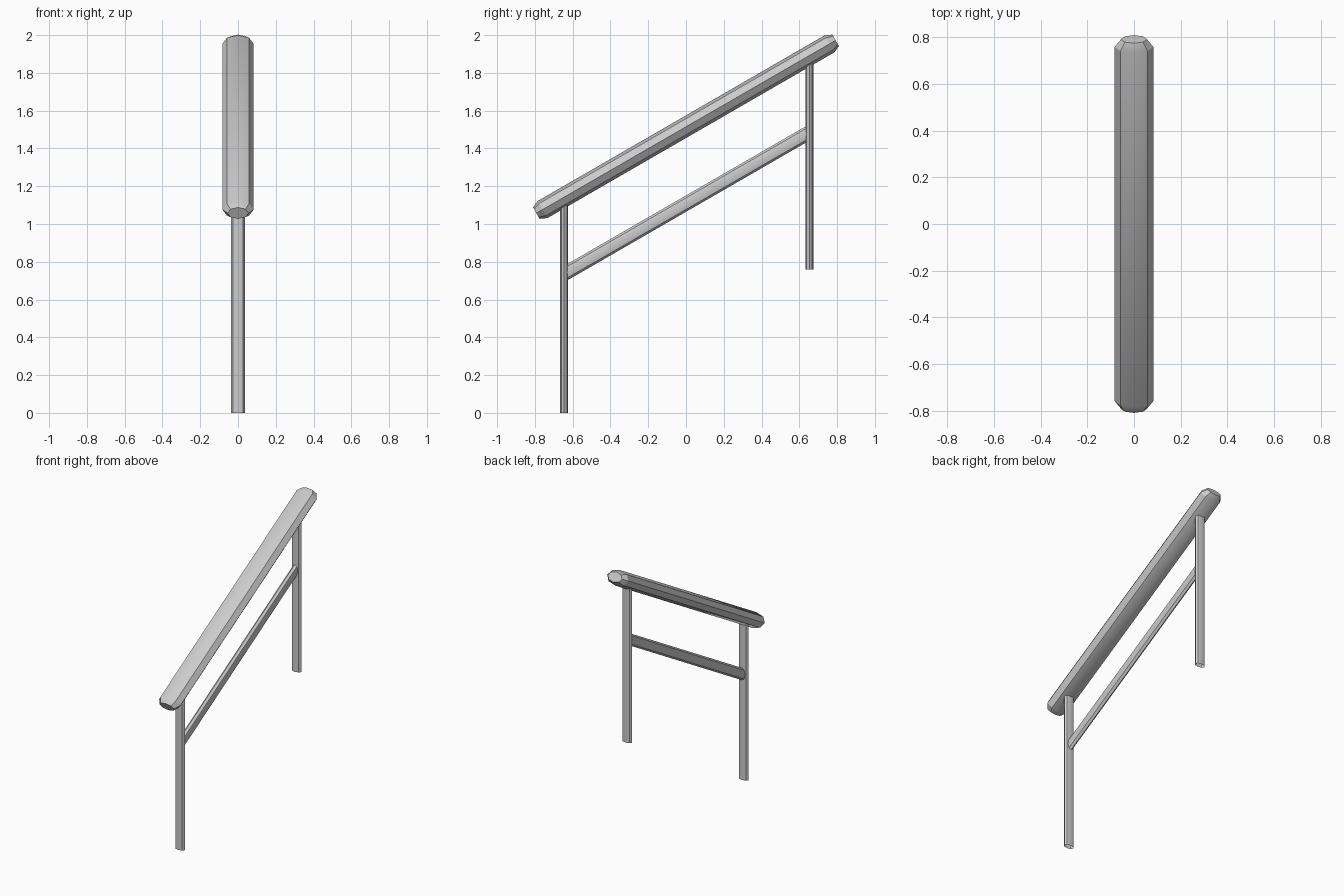
import bpy
import bmesh
import math
from mathutils import Matrix

if "Cube" in bpy.data.objects:
    bpy.data.objects.remove(bpy.data.objects["Cube"], do_unlink=True)

# One grey metal for every part
metal = bpy.data.materials.new("grey_metal")
metal.use_nodes = True
GREY = (0.6, 0.6, 0.6, 1)
metal.diffuse_color = GREY
metal.node_tree.nodes["Principled BSDF"].inputs["Base Color"].default_value = GREY

SLOPE = math.radians(30)


def oval_bar(name, half_x, half_y, rings, location, tilt=0.0, capped=True):
    """Loft an eight-sided oval through (height, scale) rings along local z."""
    bm = bmesh.new()
    loops = []
    for height, scale in rings:
        angles = [math.tau * i / 8 for i in range(8)]
        loops.append([bm.verts.new((half_x * scale * math.cos(a),
                                    half_y * scale * math.sin(a), height))
                      for a in angles])
    for low, high in zip(loops, loops[1:]):
        for i in range(8):
            j = (i + 1) % 8
            bm.faces.new((low[i], low[j], high[j], high[i]))
    if capped:
        bm.faces.new(loops[0][::-1])
        bm.faces.new(loops[-1])
    mesh = bpy.data.meshes.new(name)
    bm.transform(Matrix.Rotation(tilt, 4, "X"))
    bm.to_mesh(mesh)
    bm.free()
    mesh.materials.append(metal)
    obj = bpy.data.objects.new(name, mesh)
    obj.location = location
    bpy.context.collection.objects.link(obj)
    bpy.ops.object.select_all(action="DESELECT")
    obj.select_set(True)
    bpy.context.view_layer.objects.active = obj
    bpy.ops.object.shade_smooth_by_angle(angle=math.radians(30))
    return obj


# Local z is laid back onto the rising +y direction
LEAN = SLOPE - math.pi / 2

# Wide handrail with chamfered ends
oval_bar("handrail", 0.083, 0.052,
         [(-0.915, 0.67), (-0.877, 1), (0.877, 1), (0.915, 0.67)],
         (0, 0, 1.515), LEAN)

# Thin upright-oval middle rail
oval_bar("middle_rail", 0.021, 0.0375, [(-0.745, 1), (0.745, 1)],
         (0, 0.004, 1.11), LEAN)

# Open-ended posts, the back one standing higher
for name, y, bottom, top in (("front_post", -0.645, 0, 1.12),
                             ("back_post", 0.653, 0.76, 1.87)):
    oval_bar(name, 0.0375, 0.021, [(0, 1), (top - bottom, 1)],
             (0, y, bottom), capped=False)
